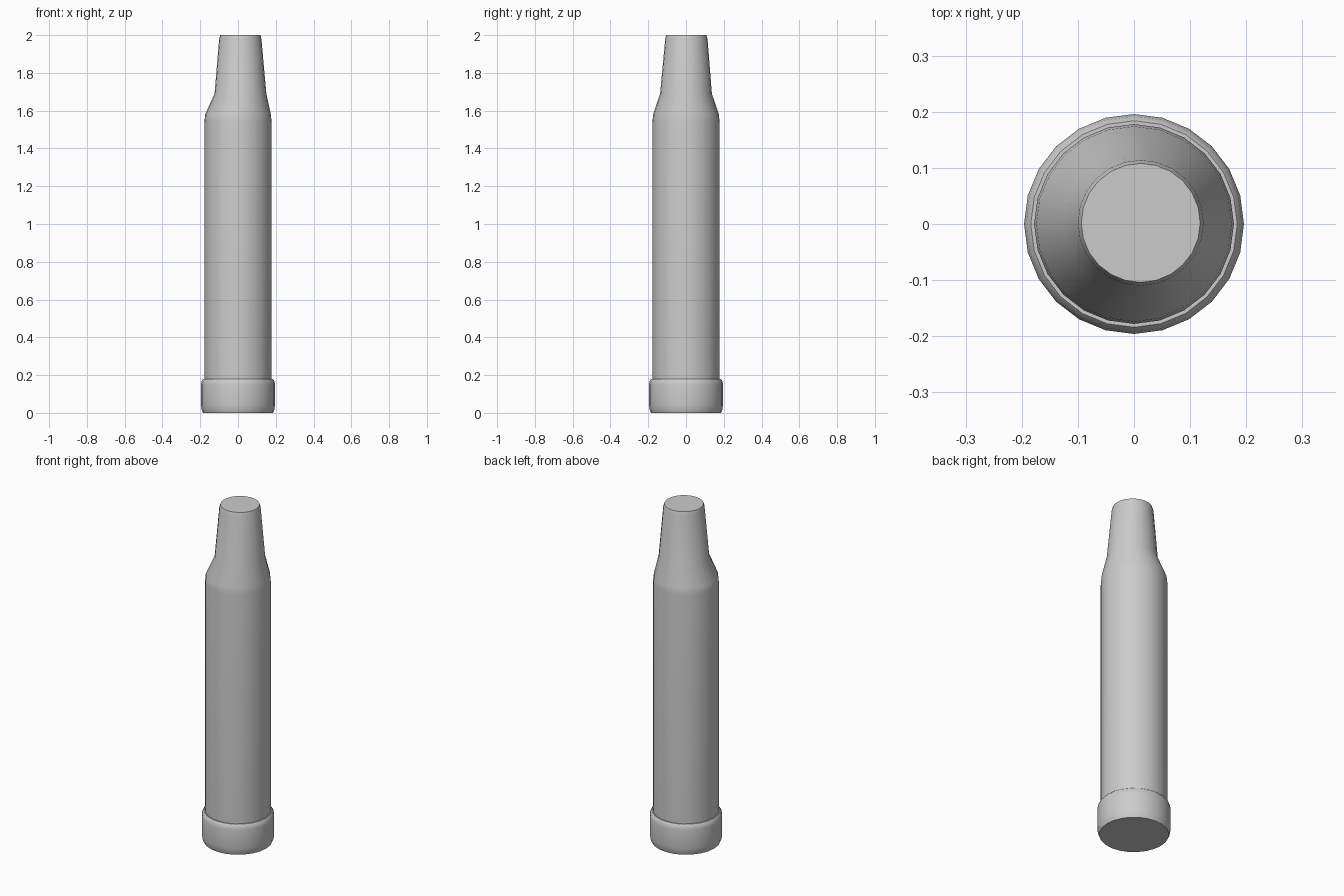
import bpy, bmesh, math

if "Cube" in bpy.data.objects:
    bpy.data.objects.remove(bpy.data.objects["Cube"])

SIDES = 24


def loft(name, rings):
    """Skin a capped tube through rings given as (z, radius, centre x, centre y)."""
    bm = bmesh.new()
    loops = []
    for z, r, cx, cy in rings:
        loops.append([bm.verts.new((cx + r * math.cos(2 * math.pi * i / SIDES),
                                    cy + r * math.sin(2 * math.pi * i / SIDES), z))
                      for i in range(SIDES)])
    for a, b in zip(loops, loops[1:]):
        for i in range(SIDES):
            j = (i + 1) % SIDES
            bm.faces.new((a[i], a[j], b[j], b[i]))
    bm.faces.new(loops[0][::-1])
    bm.faces.new(loops[-1])
    mesh = bpy.data.meshes.new(name)
    bm.to_mesh(mesh)
    bm.free()
    obj = bpy.data.objects.new(name, mesh)
    bpy.context.collection.objects.link(obj)
    bpy.ops.object.select_all(action='DESELECT')
    obj.select_set(True)
    bpy.context.view_layer.objects.active = obj
    bpy.ops.object.shade_smooth_by_angle(angle=math.radians(40))
    return obj


# Wider collar at the foot, with softened rims
loft("base_collar", [
    (0.00, 0.186, 0, 0),
    (0.015, 0.192, 0, 0),
    (0.04, 0.196, 0, 0),
    (0.15, 0.196, 0, 0),
    (0.17, 0.192, 0, 0),
    (0.18, 0.184, 0, 0),
])

# Long shaft, sloped shoulder and slightly off-centre tapered neck
loft("shaft_and_neck", [
    (0.10, 0.178, 0, 0),
    (1.54, 0.178, 0, 0),
    (1.58, 0.174, 0, 0),
    (1.69, 0.137, 0.013, 0.0),
    (1.98, 0.112, 0.012, 0.002),
    (2.00, 0.106, 0.012, 0.002),
])
